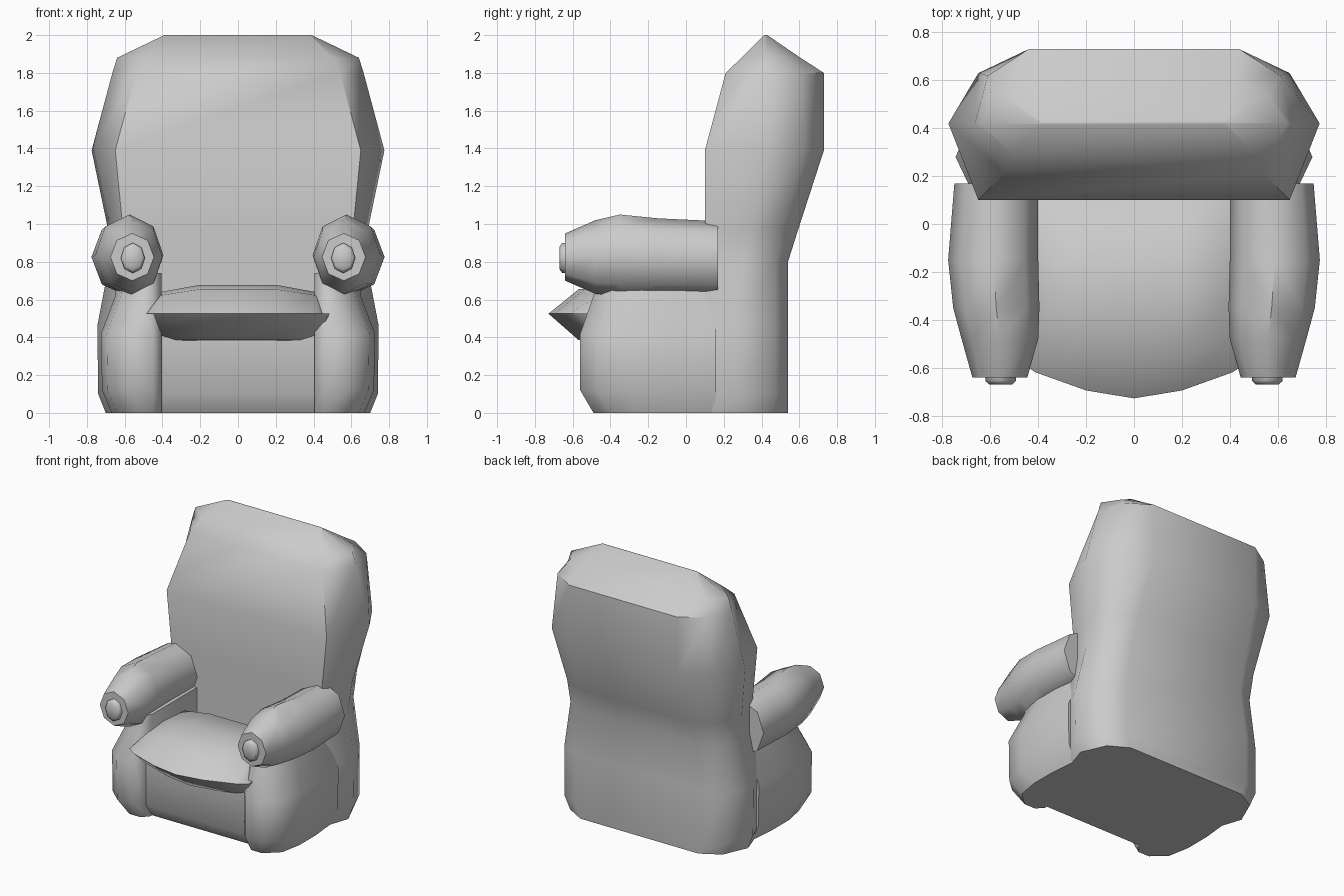
import bpy, bmesh
from math import sin, cos, pi, radians

if "Cube" in bpy.data.objects:
    bpy.data.objects.remove(bpy.data.objects["Cube"])


def loft(name, rings, angle=50):
    """Skin a list of equally sized closed rings and cap both ends."""
    bm = bmesh.new()
    loops = [[bm.verts.new(p) for p in ring] for ring in rings]
    n = len(loops[0])
    for a, b in zip(loops, loops[1:]):
        for i in range(n):
            j = (i + 1) % n
            bm.faces.new((a[i], a[j], b[j], b[i]))
    bm.faces.new(loops[0])
    bm.faces.new(loops[-1])
    bmesh.ops.remove_doubles(bm, verts=bm.verts, dist=0.0005)
    bmesh.ops.recalc_face_normals(bm, faces=bm.faces)
    me = bpy.data.meshes.new(name)
    bm.to_mesh(me)
    bm.free()
    ob = bpy.data.objects.new(name, me)
    bpy.context.collection.objects.link(ob)
    bpy.ops.object.select_all(action='DESELECT')
    ob.select_set(True)
    bpy.context.view_layer.objects.active = ob
    bpy.ops.object.shade_smooth_by_angle(angle=radians(angle))
    return ob


def octagon(s, y, cx, rx, cz, rz):
    return [(s * (cx + rx * cos(i * pi / 4)), y, cz + rz * sin(i * pi / 4))
            for i in range(8)]


# Backrest: z, then half-section (front, side, rear corner, rear)
back = [
    (0.00, (.64, .10), (.70, .28), (.62, .46), (.48, .54)),
    (0.10, (.66, .10), (.74, .28), (.66, .47), (.52, .54)),
    (0.46, (.66, .10), (.745, .28), (.66, .47), (.52, .54)),
    (0.80, (.61, .10), (.68, .31), (.61, .47), (.47, .54)),
    (0.98, (.61, .10), (.69, .34), (.61, .51), (.46, .597)),
    (1.39, (.65, .10), (.775, .42), (.65, .63), (.44, .73)),
    (1.80, (.54, .21), (.665, .42), (.61, .62), (.44, .73)),
    (1.88, (.50, .294), (.64, .42), (.56, .54), (.42, .606)),
    (2.00, (.38, .415), (.39, .42), (.38, .425), (.37, .43)),
]
loft("backrest", [[(x, y, z) for x, y in half] +
                  [(-x, y, z) for x, y in reversed(half)]
                  for z, *half in back])

# Seat base with a tucked-under front
base = [(.15, 0), (-.42, 0), (-.49, .10), (-.49, .42), (.15, .42)]
loft("seat_base", [[(x, y, z) for y, z in base] for x in (-.43, .43)])

# Pillow cushion with a bowed, pointed front edge: x, tip y, thickness
cushion = []
for x, tip, t in ((-.485, -.57, .02), (-.41, -.62, .75), (-.2, -.695, 1),
                  (0, -.728, 1), (.2, -.695, 1), (.41, -.62, .75),
                  (.485, -.57, .02)):
    low = min(1, t * 1.33)
    cushion.append([(x, tip, .525), (x, tip + .16, .525 + .13 * t),
                    (x, -.28, .525 + .153 * t), (x, -.04, .525 + .13 * t),
                    (x, .12, .525), (x, -.04, .525 - .14 * low),
                    (x, -.28, .525 - .15 * low), (x, tip + .16, .525 - .14 * low)])
loft("seat_cushion", cushion)

for side, s in (("left", -1), ("right", 1)):
    # Tapered arm roll
    loft(side + "_arm_roll", [octagon(s, *r) for r in (
        (-.64, .56, .115, .825, .125), (-.48, .56, .16, .825, .195),
        (-.35, .575, .18, .835, .215), (-.15, .588, .188, .825, .205),
        (.17, .575, .175, .815, .20))])
    # Round button on the arm front
    loft(side + "_arm_button", [octagon(s, *r) for r in (
        (-.62, .557, .064, .82, .08), (-.655, .557, .064, .82, .08),
        (-.67, .557, .048, .82, .06))])
    # Arm panel below the roll: z, front y, outer x
    panel = []
    for z, f, o in ((0, -.49, .67), (.12, -.56, .72), (.42, -.56, .725),
                    (.62, -.49, .65), (.74, -.47, .64)):
        panel.append([(s * x, y, z) for x, y in (
            (.405, .16), (.405, f + .05), (.45, f), (o - .13, f),
            (o - .03, f + .09), (o, f + .25), (o, -.05), (o - .02, .16))])
    loft(side + "_arm_panel", panel)
